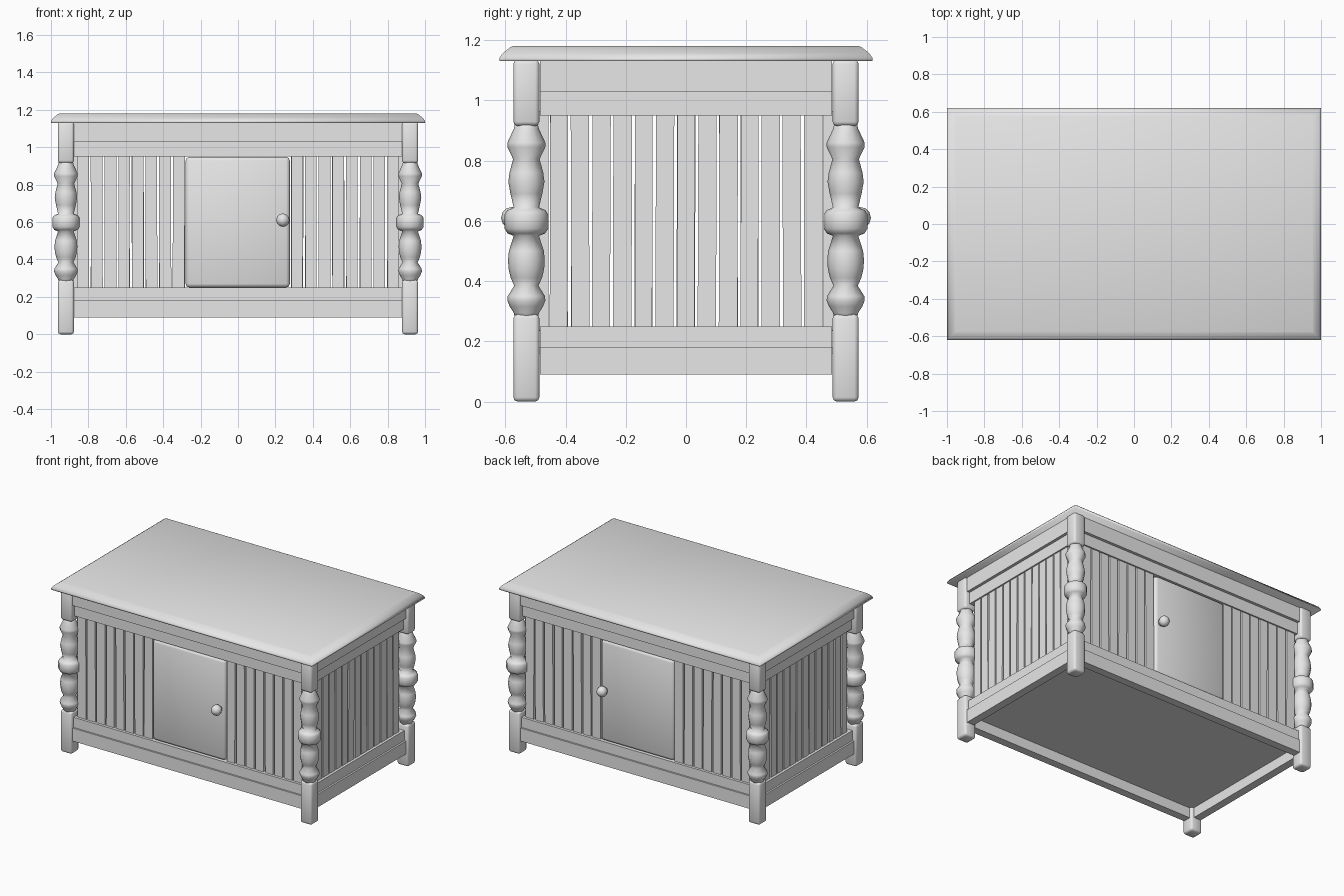
import bpy, bmesh, math, random
from mathutils import Matrix

if "Cube" in bpy.data.objects:
    bpy.data.objects.remove(bpy.data.objects["Cube"])

random.seed(4)
grey = bpy.data.materials.new("plain_grey")
grey.diffuse_color = (0.8, 0.8, 0.8, 1)
grey.use_nodes = True
grey.node_tree.nodes["Principled BSDF"].inputs["Base Color"].default_value = grey.diffuse_color


def finish(name, bm, smooth=False):
    bmesh.ops.recalc_face_normals(bm, faces=bm.faces[:])
    for f in bm.faces:
        f.smooth = smooth
    me = bpy.data.meshes.new(name)
    bm.to_mesh(me)
    bm.free()
    me.materials.append(grey)
    ob = bpy.data.objects.new(name, me)
    bpy.context.collection.objects.link(ob)
    return ob


def add_box(bm, x0, x1, y0, y1, z0, z1, tilt=0.0, axis='Y'):
    m = (Matrix.Translation(((x0 + x1) / 2, (y0 + y1) / 2, (z0 + z1) / 2))
         @ Matrix.Rotation(tilt, 4, axis)
         @ Matrix.Diagonal((x1 - x0, y1 - y0, z1 - z0, 1)))
    return bmesh.ops.create_cube(bm, size=1, matrix=m)["verts"]


def box(name, dims, bevel=0.0, smooth=False):
    bm = bmesh.new()
    add_box(bm, *dims)
    if bevel:
        bmesh.ops.bevel(bm, geom=bm.edges[:], offset=bevel, segments=2,
                        profile=0.5, affect='EDGES')
    return finish(name, bm, smooth)


def stack(name, rings):
    """Closed skin through a list of point rings."""
    bm = bmesh.new()
    loops = [[bm.verts.new(p) for p in ring] for ring in rings]
    n = len(loops[0])
    for a, b in zip(loops, loops[1:]):
        for i in range(n):
            bm.faces.new((a[i], a[(i + 1) % n], b[(i + 1) % n], b[i]))
    bm.faces.new(loops[0])
    bm.faces.new(loops[-1])
    return finish(name, bm, True)


# Table top with a moulded edge
edge = [(1.13, 0.0), (1.14, 0.0), (1.157, 0.012), (1.175, 0.035), (1.18, 0.045)]
stack("table_top", [[(sx * (1 - d), sy * (0.62 - d), z)
                     for sx, sy in ((-1, -1), (1, -1), (1, 1), (-1, 1))]
                    for z, d in edge])

# Corner legs: square blocks at both ends, turned beads between
turning = [(0.27, .036), (0.295, .042), (0.315, .055), (0.335, .063), (0.35, .062),
           (0.385, .040), (0.41, .052), (0.44, .059), (0.47, .061), (0.50, .058),
           (0.55, .042), (0.558, .062), (0.575, .073), (0.62, .073), (0.635, .064),
           (0.645, .042), (0.69, .053), (0.73, .060), (0.76, .056), (0.805, .044),
           (0.845, .063), (0.86, .063), (0.905, .042), (0.93, .036)]
for sx in (-1, 1):
    for sy in (-1, 1):
        cx, cy, h = sx * 0.92, sy * 0.53, 0.043
        for name, z0, z1 in (("leg_foot", 0, 0.29), ("leg_head", 0.915, 1.135)):
            box(name, (cx - h, cx + h, cy - h, cy + h, z0, z1), 0.014, True)
        stack("leg_turning", [[(cx + r * math.cos(i * math.tau / 12),
                                cy + r * math.sin(i * math.tau / 12), z)
                               for i in range(12)] for z, r in turning])

# Stepped rails: (bottom, top, setback of outer face)
rails = (("frieze_upper", 1.03, 1.13, 0.0), ("frieze_lower", 0.95, 1.03, 0.02),
         ("base_upper", 0.18, 0.25, 0.012), ("base_lower", 0.09, 0.18, 0.0))
for name, z0, z1, d in rails:
    for s in (-1, 1):
        y = sorted((s * 0.505, s * (0.56 - d)))
        box(name + "_long_rail", (-0.88, 0.88, *y, z0, z1))
        x = sorted((s * 0.895, s * (0.95 - d)))
        box(name + "_end_rail", (*x, -0.485, 0.485, z0, z1))

# Floor panel
box("floor_panel", (-0.90, 0.90, -0.51, 0.51, 0.16, 0.18))

# Slatted walls, slightly uneven like hand-set boards
Z0, Z1 = 0.235, 0.965


def boards(start, end, count):
    pitch = (end - start) / count
    for i in range(count):
        a = start + i * pitch
        w = random.uniform(0.004, 0.007)
        yield a + w, a + pitch - w, random.uniform(-0.004, 0.004)


for s in (-1, 1):
    y = sorted((s * 0.457, s * 0.53))
    bm = bmesh.new()
    for a, b in ((-0.865, -0.28), (0.28, 0.865)):
        for x0, x1, t in boards(a, b, 8):
            add_box(bm, x0, x1, *y, Z0, Z1, t, 'Y')
    finish("long_wall_slats", bm)
    x = sorted((s * 0.847, s * 0.92))
    bm = bmesh.new()
    for y0, y1, t in boards(-0.457, 0.457, 13):
        add_box(bm, *x, y0, y1, Z0, Z1, t, 'X')
    finish("end_wall_slats", bm)

    # Door with softened edges and a faceted knob on a short stem
    d = sorted((s * 0.465, s * 0.54))
    box("door", (-0.28, 0.277, *d, 0.25, 0.948), 0.02, True)
    bm = bmesh.new()
    bmesh.ops.create_uvsphere(bm, u_segments=8, v_segments=6, radius=0.036,
                              matrix=Matrix.Translation((0.24, s * 0.578, 0.61)))
    bmesh.ops.create_cone(bm, cap_ends=True, segments=8, radius1=0.016, radius2=0.016,
                          depth=0.06, matrix=Matrix.Translation((0.24, s * 0.55, 0.61))
                          @ Matrix.Rotation(math.pi / 2, 4, 'X'))
    finish("door_knob", bm, True)
